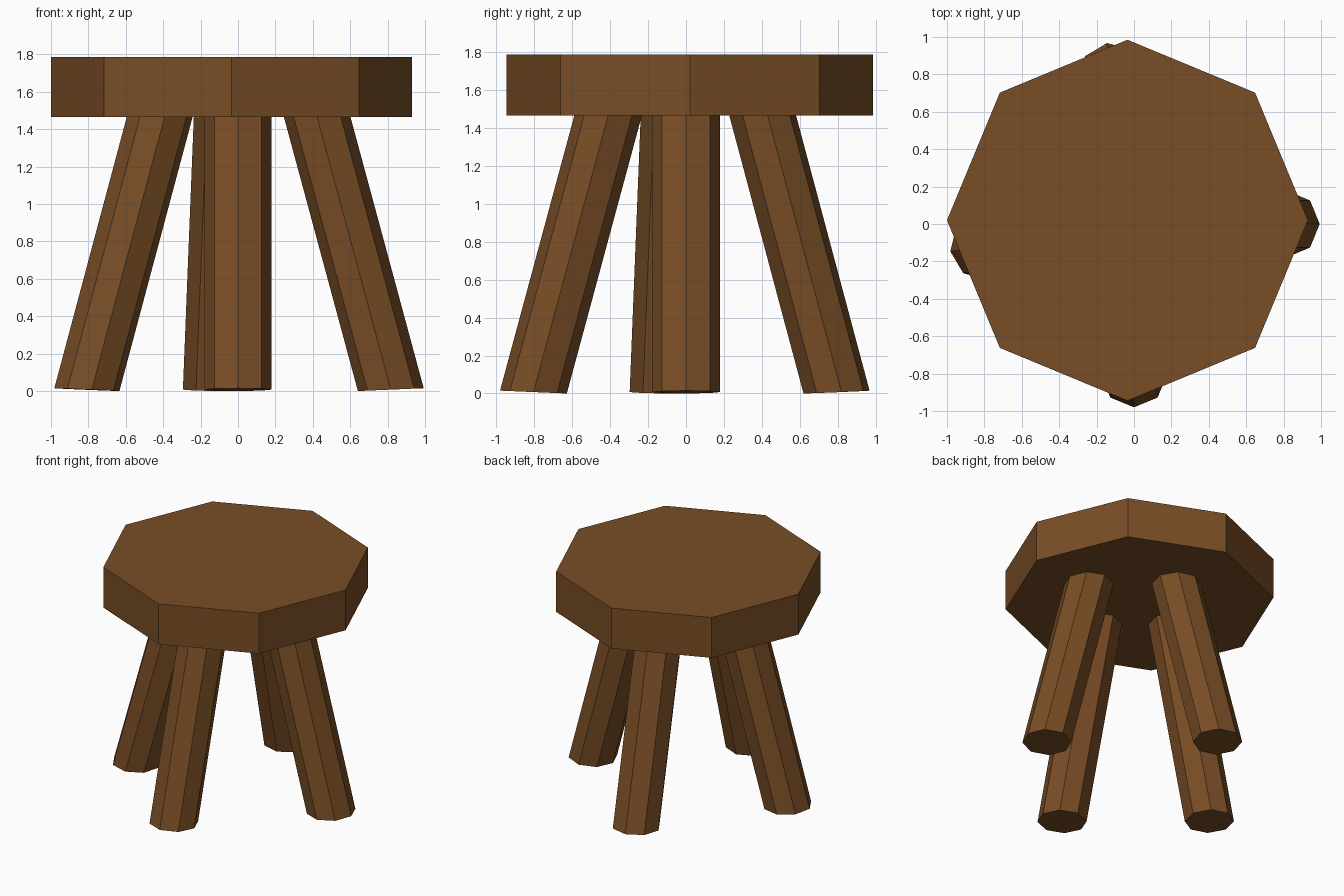
import bpy, bmesh, math

if "Cube" in bpy.data.objects:
    bpy.data.objects.remove(bpy.data.objects["Cube"])

wood = bpy.data.materials.new("brown_wood")
wood.diffuse_color = (0.19, 0.075, 0.019, 1)
wood.use_nodes = True
wood.node_tree.nodes["Principled BSDF"].inputs["Base Color"].default_value = wood.diffuse_color


def add_object(name, bm):
    mesh = bpy.data.meshes.new(name)
    bmesh.ops.recalc_face_normals(bm, faces=bm.faces)
    bm.to_mesh(mesh)
    bm.free()
    mesh.materials.append(wood)
    obj = bpy.data.objects.new(name, mesh)
    bpy.context.collection.objects.link(obj)
    return obj


def octagon(bm, radius, z):
    """Ring of eight vertices with a corner on +x."""
    return [bm.verts.new((radius * math.cos(i * math.pi / 4),
                          radius * math.sin(i * math.pi / 4), z)) for i in range(8)]


def prism(radius, z0, z1):
    bm = bmesh.new()
    low, high = octagon(bm, radius, z0), octagon(bm, radius, z1)
    bm.faces.new(low[::-1])
    bm.faces.new(high)
    for i in range(8):
        j = (i + 1) % 8
        bm.faces.new((low[i], low[j], high[j], high[i]))
    return bm


# Thick octagonal seat, slightly off centre
seat = add_object("seat", prism(0.965, 1.465, 1.785))
seat.location = (-0.035, 0.02, 0)


# Splayed leg: leans inward going up, foot cut nearly level
def leg(name, angle, foot):
    radius, splay, top = 0.178, 0.27, 1.55
    bm = prism(radius, 0, top)
    for v in bm.verts:
        if v.co.z < 0.5:
            v.co.z = 0.0075 * (1 + v.co.x / radius)
        v.co.x += foot - splay * v.co.z
    obj = add_object(name, bm)
    obj.rotation_euler.z = math.radians(angle)


leg("right_leg", 0, 0.819)
leg("back_leg", 98.5, 0.804)
leg("left_leg", 188.5, 0.819)
leg("front_leg", 270, 0.806)
